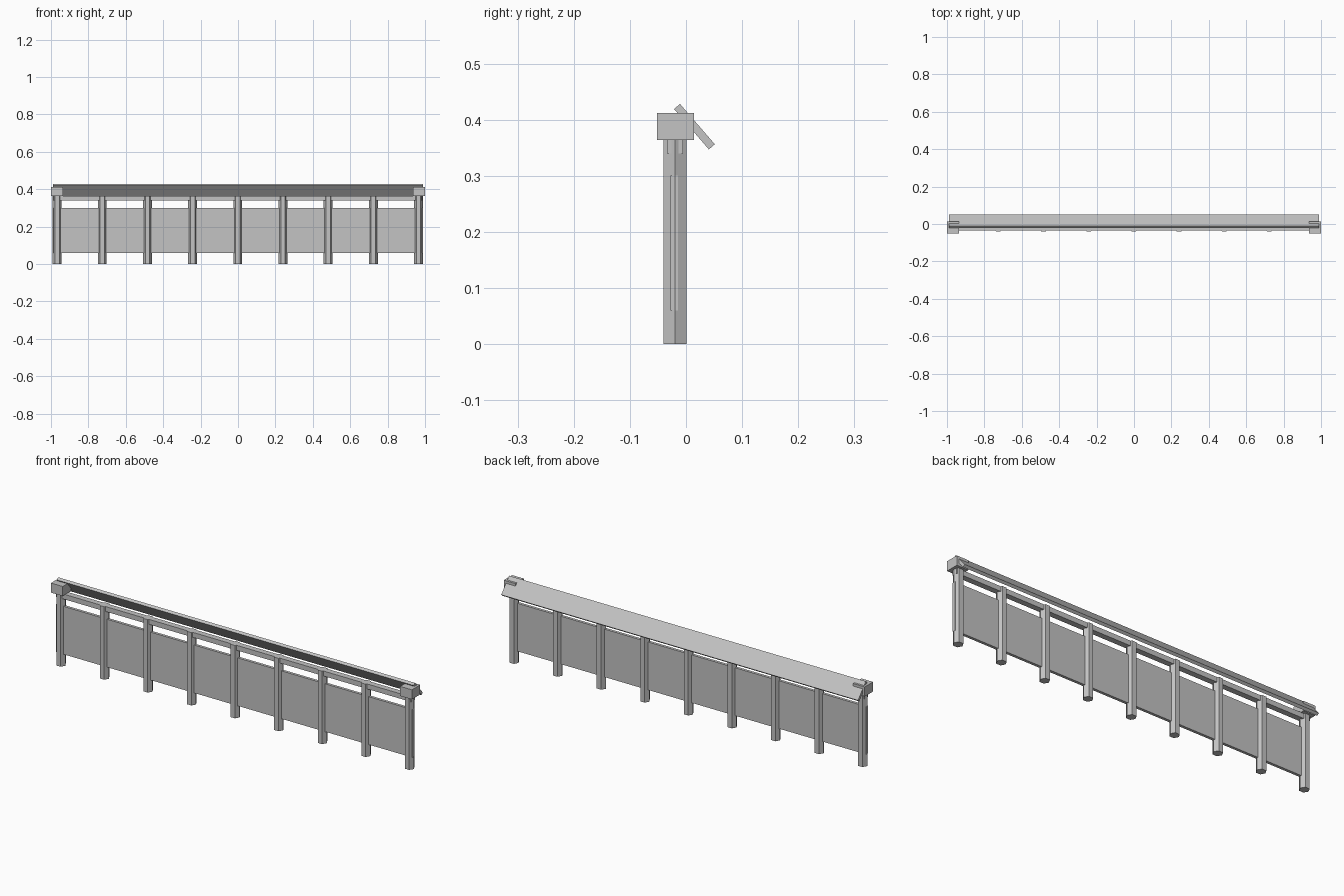
import bpy
import math

if "Cube" in bpy.data.objects:
    bpy.data.objects.remove(bpy.data.objects["Cube"])

grey = bpy.data.materials.new("plain grey")
grey.diffuse_color = (0.55, 0.55, 0.55, 1)
grey.use_nodes = True
grey.node_tree.nodes["Principled BSDF"].inputs["Base Color"].default_value = grey.diffuse_color


def finish(obj, name):
    obj.name = name
    obj.data.materials.append(grey)
    return obj


def box(name, x, y, z):
    """Box from (min, max) pairs on each axis."""
    bpy.ops.mesh.primitive_cube_add(size=1, location=[sum(p) / 2 for p in (x, y, z)])
    obj = bpy.context.object
    obj.scale = [p[1] - p[0] for p in (x, y, z)]
    bpy.ops.object.transform_apply(location=False, rotation=False, scale=True)
    return finish(obj, name)


# Nine hexagonal posts, one flat side facing the front
POST_TOP = 0.365
for i in range(9):
    bpy.ops.mesh.primitive_cylinder_add(
        vertices=6, radius=0.0237, depth=POST_TOP,
        location=(-0.967 + i * 0.2415, -0.0195, POST_TOP / 2),
        rotation=(0, 0, math.radians(30)))
    finish(bpy.context.object, f"post_{i + 1}")

# Infill panel and the rail above it
box("panel", (-0.989, 0.988), (-0.028, -0.014), (0.06, 0.30))
box("under_rail", (-0.986, 0.985), (-0.034, -0.005), (0.34, 0.365))

# Square blocks on the end posts
for name, x in (("left_end_block", (-1.0, -0.935)), ("right_end_block", (0.935, 1.0))):
    box(name, x, (-0.052, 0.014), (0.364, 0.412))

# Tilted plank along the top, sloping down to the back
plank = box("tilted_plank", (-0.989, 0.988), (-0.0325, 0.0625), (0.381, 0.395))
plank.location = (-0.0005, 0.015, 0.3875)
plank.rotation_euler.x = math.radians(-49.2)
